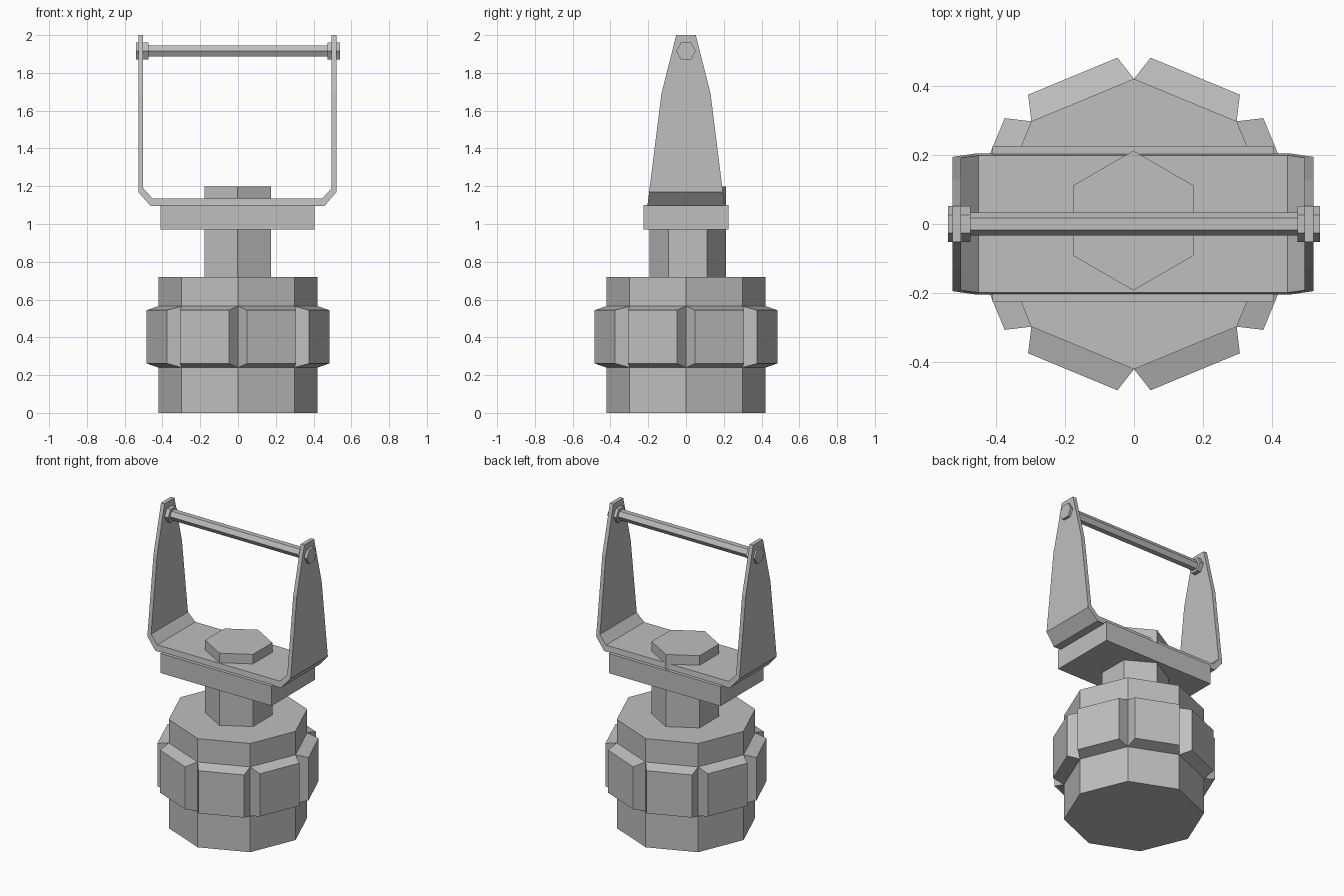
import bpy, bmesh
from math import sin, cos, pi
from mathutils import Vector, Matrix

cube = bpy.data.objects.get("Cube")
if cube:
    bpy.data.objects.remove(cube, do_unlink=True)

GREY = (0.52, 0.52, 0.52, 1)
grey = bpy.data.materials.new("grey metal")
grey.use_nodes = True
grey.diffuse_color = GREY
grey.node_tree.nodes["Principled BSDF"].inputs["Base Color"].default_value = GREY


def finish(bm, name):
    bmesh.ops.recalc_face_normals(bm, faces=bm.faces)
    mesh = bpy.data.meshes.new(name)
    bm.to_mesh(mesh)
    bm.free()
    mesh.materials.append(grey)
    obj = bpy.data.objects.new(name, mesh)
    bpy.context.collection.objects.link(obj)
    return obj


def extrude(bm, points, offset):
    """Solid prism from a closed outline moved along an offset."""
    face = bm.faces.new([bm.verts.new(p) for p in points])
    out = bmesh.ops.extrude_face_region(bm, geom=[face], use_keep_orig=True)
    verts = [v for v in out["geom"] if isinstance(v, bmesh.types.BMVert)]
    bmesh.ops.translate(bm, verts=verts, vec=offset)


def ring(radius, sides, start=0.0):
    return [(radius * cos(start + 2 * pi * i / sides),
             radius * sin(start + 2 * pi * i / sides)) for i in range(sides)]


# Octagonal barrel with a band of raised, chamfered grip pads
RADIUS, INSET, DEPTH = 0.422, 0.03, 0.075
bm = bmesh.new()
levels = [0, 0.24, 0.565, 0.72]
rings = [[bm.verts.new((x, y, z)) for x, y in ring(RADIUS, 8)] for z in levels]
bm.faces.new(rings[0])
bm.faces.new(rings[-1])
pads = []
for k in range(3):
    for i in range(8):
        j = (i + 1) % 8
        face = bm.faces.new((rings[k][i], rings[k][j], rings[k + 1][j], rings[k + 1][i]))
        if k == 1:
            pads.append(face)
bmesh.ops.recalc_face_normals(bm, faces=bm.faces)
bmesh.ops.inset_individual(bm, faces=pads, thickness=INSET, depth=DEPTH)
finish(bm, "barrel")

# Hexagonal stem, passing up through the block
bm = bmesh.new()
extrude(bm, [(x - 0.002, y + 0.01, 0.72) for x, y in ring(0.203, 6, pi / 2)], (0, 0, 0.478))
finish(bm, "stem")

# Block under the bracket
HALF = 0.226
bm = bmesh.new()
bmesh.ops.create_cube(bm, size=1, matrix=Matrix.Translation((-0.003, 0, 1.035))
                      @ Matrix.Diagonal((0.816, 2 * HALF, 0.13, 1)))
finish(bm, "block")

# U-shaped bracket: bent strip, trimmed to the tapered arm outline
outer = [(0.46, 1.095), (0.525, 1.17), (0.525, 2.0)]
inner = [(0.499, 2.0), (0.499, 1.19), (0.449, 1.135)]
half = outer + inner
outline = half + [(-x, z) for x, z in reversed(half)]
bm = bmesh.new()
extrude(bm, [(x - 0.003, -HALF, z) for x, z in outline], (0, 2 * HALF, 0))
taper = [(HALF, 1.31), (0.13, 1.69), (0.1, 1.93), (0.06, 2.0)]
for side in (1, -1):
    for (y0, z0), (y1, z1) in zip(taper, taper[1:]):
        cut = bmesh.ops.bisect_plane(
            bm, geom=bm.verts[:] + bm.edges[:] + bm.faces[:], dist=1e-5,
            plane_co=(0, side * y0, z0),
            plane_no=Vector((0, side * (z1 - z0), y0 - y1)).normalized(),
            clear_outer=True)
        edges = [e for e in cut["geom_cut"] if isinstance(e, bmesh.types.BMEdge)]
        bmesh.ops.holes_fill(bm, edges=[e for e in edges if e.is_boundary])
finish(bm, "bracket")


# Hexagonal cross rod and the bolts at its ends
def hex_bar(name, radius, x0, x1):
    bar = bmesh.new()
    extrude(bar, [(x0, y, z + 1.915) for y, z in ring(radius, 6)], (x1 - x0, 0, 0))
    finish(bar, name)


hex_bar("cross_rod", 0.034, -0.48, 0.48)
hex_bar("left_bolt", 0.052, 0.475, 0.54)
hex_bar("right_bolt", 0.052, -0.54, -0.475)
